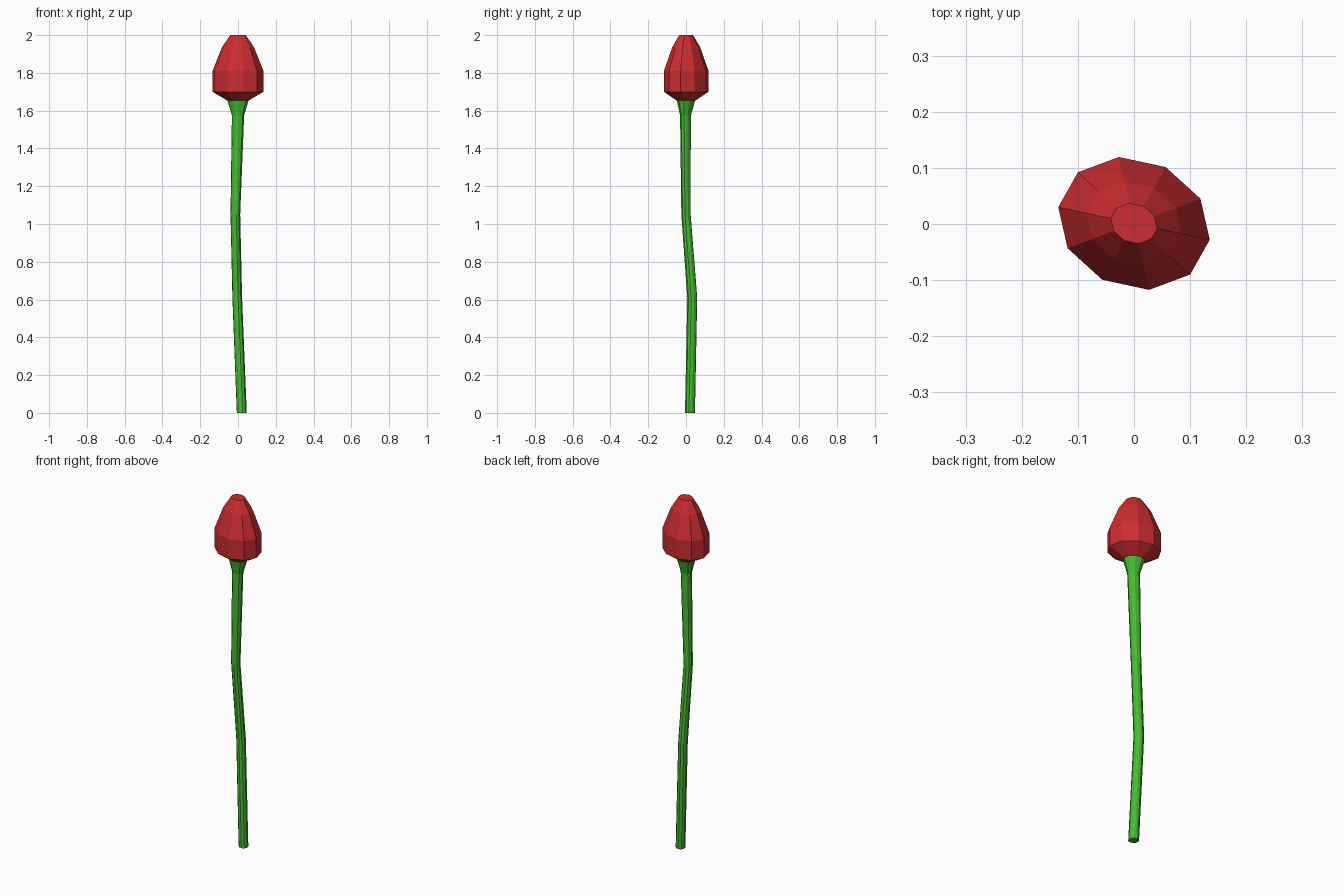
import bpy, bmesh, math
from mathutils import Vector

if "Cube" in bpy.data.objects:
    bpy.data.objects.remove(bpy.data.objects["Cube"])

# Shared slightly oval ten-sided cross-section: two half axes
AXIS_A = Vector((0.135, -0.029, 0))
AXIS_B = Vector((0.0155, 0.115, 0))
SIDES = 10


def loft(name, rings, color):
    """Skin rings given as (x, y, z, scale along A, scale along B)."""
    bm = bmesh.new()
    loops = []
    for x, y, z, sa, sb in rings:
        loop = []
        for i in range(SIDES):
            t = 2 * math.pi * i / SIDES
            p = AXIS_A * sa * math.cos(t) + AXIS_B * sb * math.sin(t)
            loop.append(bm.verts.new(p + Vector((x, y, z))))
        loops.append(loop)
    for lo, hi in zip(loops, loops[1:]):
        for i in range(SIDES):
            j = (i + 1) % SIDES
            bm.faces.new((lo[i], lo[j], hi[j], hi[i]))
    bm.faces.new(loops[0][::-1])
    bm.faces.new(loops[-1])
    mesh = bpy.data.meshes.new(name)
    bm.to_mesh(mesh)
    bm.free()
    mat = bpy.data.materials.new(name + "_color")
    mat.diffuse_color = color
    mat.use_nodes = True
    mat.node_tree.nodes["Principled BSDF"].inputs["Base Color"].default_value = mat.diffuse_color
    mesh.materials.append(mat)
    obj = bpy.data.objects.new(name, mesh)
    bpy.context.collection.objects.link(obj)
    return obj


# Gently bent stem flaring out under the bud
loft("stem", [
    (0.020, 0.021, 0.000, 0.195, 0.225),
    (-0.004, 0.033, 0.610, 0.19, 0.225),
    (-0.014, 0.000, 1.050, 0.19, 0.21),
    (0.000, -0.003, 1.575, 0.24, 0.24),
    (0.000, 0.000, 1.653, 0.41, 0.41),
], (0.06, 0.5, 0.03, 1))

# Closed flower bud
loft("bud", [
    (0, 0, 1.653, 0.41, 0.41),
    (0, 0.001, 1.700, 1.0, 1.0),
    (0, 0.001, 1.810, 1.0, 1.0),
    (0, 0.001, 1.935, 0.63, 0.63),
    (0, 0.001, 2.000, 0.305, 0.305),
], (0.6, 0.025, 0.03, 1))
